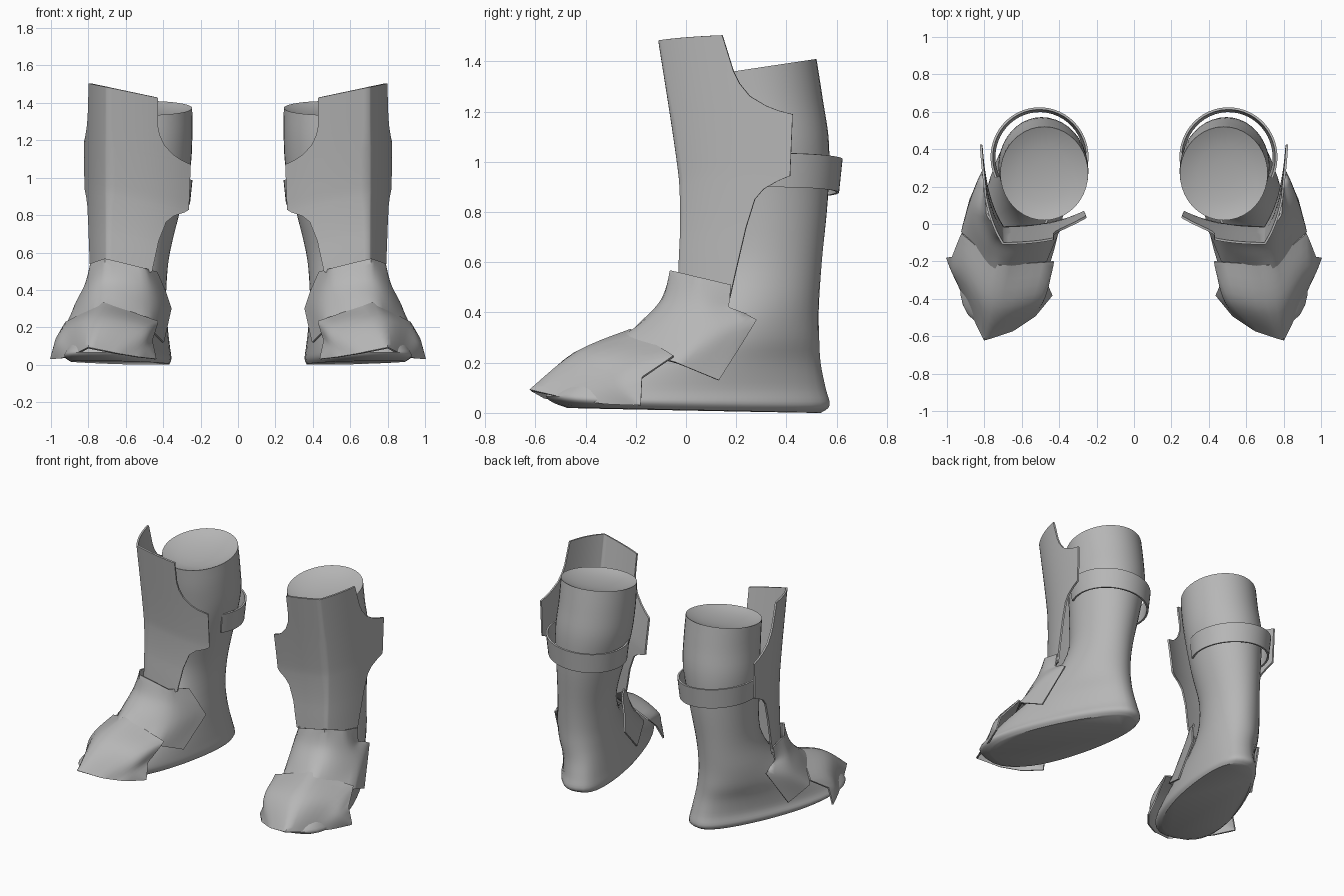
import bpy, bmesh, math
from mathutils import Vector

cube = bpy.data.objects.get("Cube")
if cube:
    bpy.data.objects.remove(cube, do_unlink=True)

grey = bpy.data.materials.new("plain grey")
grey.use_nodes = True
grey.diffuse_color = (0.47, 0.47, 0.47, 1)
grey.node_tree.nodes["Principled BSDF"].inputs["Base Color"].default_value = grey.diffuse_color


def spline(points, steps, straight=False):
    """Curve or straight segments through points of any dimension."""
    pts = [Vector(p) for p in points]
    out = []
    for i in range(len(pts) - 1):
        a, b = pts[i], pts[i + 1]
        tan_a = (b - pts[max(i - 1, 0)]) / 2
        tan_b = (pts[min(i + 2, len(pts) - 1)] - a) / 2
        for k in range(steps):
            t = k / steps
            u = 1 - t
            if straight:
                out.append(a * u + b * t)
            else:
                out.append(a * (u * u * (1 + 2 * t)) + tan_a * (u * u * t)
                           + b * (t * t * (1 + 2 * u)) - tan_b * (t * t * u))
    return out + [pts[-1]]


def lookup(table, z):
    """Linear interpolation in rows that start with a falling height."""
    for hi, lo in zip(table, table[1:]):
        if z >= lo[0]:
            t = (hi[0] - z) / (hi[0] - lo[0])
            return [p + (q - p) * t for p, q in zip(hi, lo)][1:]
    return list(table[-1][1:])


def build(name, rows, closed=False, thickness=0.0, angle=40):
    """Skin rows of points, mirror to the other leg and shade."""
    bm = bmesh.new()
    grid = [[bm.verts.new(p) for p in row] for row in rows]
    count = len(rows[0])
    for r, s in zip(grid, grid[1:]):
        for j in range(count if closed else count - 1):
            k = (j + 1) % count
            bm.faces.new((r[j], r[k], s[k], s[j]))
    if closed:
        bm.faces.new(grid[0])
        bm.faces.new(grid[-1])
    bmesh.ops.remove_doubles(bm, verts=bm.verts, dist=0.0005)
    bmesh.ops.recalc_face_normals(bm, faces=bm.faces)
    mesh = bpy.data.meshes.new(name)
    bm.to_mesh(mesh)
    bm.free()
    mesh.materials.append(grey)
    obj = bpy.data.objects.new(name, mesh)
    bpy.context.collection.objects.link(obj)
    if thickness:
        solid = obj.modifiers.new("thickness", 'SOLIDIFY')
        solid.thickness = thickness
        solid.offset = 0
    obj.modifiers.new("other leg", 'MIRROR').use_mirror_merge = False
    bpy.ops.object.select_all(action='DESELECT')
    obj.select_set(True)
    bpy.context.view_layer.objects.active = obj
    bpy.ops.object.convert(target='MESH')
    bpy.ops.object.shade_smooth_by_angle(angle=math.radians(angle))


def sheet(rows, steps):
    """Fill a coarse grid: straight-sided border, smooth inside."""
    last = len(rows) - 1
    fine = [spline(row, steps, i in (0, last)) for i, row in enumerate(rows)]
    columns = list(zip(*fine))
    last = len(columns) - 1
    return list(zip(*[spline(col, steps, i in (0, last)) for i, col in enumerate(columns)]))


# Boot: heel x y z, toe x y z, half width, widening towards the toe, roundness
boot_rings = [
    (.45, .53, 0, .77, -.46, .02, .205, .2, .72),
    (.45, .565, .03, .79, -.53, .05, .225, .2, .72),
    (.455, .55, .1, .78, -.53, .09, .215, .18, .75),
    (.47, .53, .2, .74, -.36, .2, .2, .12, .8),
    (.49, .525, .3, .69, -.16, .3, .19, .03, .9),
    (.5, .525, .42, .64, 0, .42, .18, 0, 1),
    (.51, .54, .6, .57, .08, .6, .175, 0, 1),
    (.5, .565, .85, .52, .06, .83, .205, 0, 1),
    (.49, .57, 1.07, .49, .05, 1.03, .235, 0, 1),
    (.48, .545, 1.25, .48, .03, 1.2, .236, 0, 1),
    (.48, .52, 1.41, .48, .02, 1.335, .235, 0, 1),
]
rings = []
for hx, hy, hz, tx, ty, tz, width, flare, power in spline(boot_rings, 4):
    heel, toe = Vector((hx, hy, hz)), Vector((tx, ty, tz))
    side = Vector((hy - ty, tx - hx, 0)).normalized()
    ring = []
    for i in range(40):
        a = math.tau * i / 40
        c, s = math.cos(a), math.sin(a)
        across = math.copysign(abs(s) ** power, s) * width * (1 + flare * c)
        ring.append((heel + toe) / 2 + (toe - heel) / 2 * c + side * across)
    rings.append(ring)
# Shallow hollow in the boot top
rim = rings[-1]
middle = sum(rim, Vector()) / len(rim)
for scale, depth in ((.85, .015), (.6, .03), (.3, .038), (.08, .04)):
    rings.append([middle.lerp(p, scale) - Vector((0, 0, depth)) for p in rim])
build("boot", rings, closed=True)

# Shin guard: height, rear limit of the outer wing, inner limit of the front
shin_outline = [
    (1.485, .145, .43), (1.34, .19, .43), (1.29, .215, .42), (1.24, .255, .395),
    (1.2, .32, .35), (1.18, .37, .31), (1.165, .425, .255), (.92, .415, .265),
    (.9, .365, .29), (.87, .31, .345), (.83, .275, .385), (.72, .24, .425),
    (.55, .2, .46), (.44, .175, .6),
]
ridge_line = spline([(1.485, -.105), (1.2, -.06), (1, -.031), (.9, -.021), (.75, -.018), (.6, -.024), (.44, -.03)], 5)
heights = sorted({1.485 - i * 0.019 for i in range(56)} | {row[0] for row in shin_outline}, reverse=True)
ridge_x = 0.7
rows = []
for z in heights:
    rear, inner = lookup(shin_outline, z)
    front = lookup(ridge_line, z)[0]
    row = []
    for i in range(10):
        d = (ridge_x - inner) * (1 - i / 10)
        row.append((ridge_x - d, front + 0.9 * d ** 3 + 0.03 * d, z - 0.21 * d))
    for i in range(13):
        d = (rear - front) * (i / 12) ** 1.4
        x = 0.13 * (1 - math.exp(-5 * d))
        row.append((ridge_x + x, front + d, z + 0.21 * x))
    rows.append(row)
build("shin_guard", rows, thickness=0.012, angle=70)

# Calf strap, slightly narrower at its lower edge
rows = []
for rise, radius in ((-0.067, .242), (0.067, .256)):
    row = []
    for i in range(33):
        a = math.radians(-25 + 235 * i / 32)
        x = 0.505 + radius * math.cos(a)
        row.append((x, 0.357 + (radius + .005) * math.sin(a), 0.945 + rise + 0.09 * (x - 0.505)))
    rows.append(row)
build("calf_strap", rows, thickness=0.012)

# Instep plate, collar down to the hem under the toe cap
instep = [
    [(.792, .18, .51), (.785, .05, .54), (.71, -.06, .567), (.5, -.045, .515), (.435, .08, .495)],
    [(.8, .17, .42), (.81, .04, .43), (.71, -.09, .45), (.49, -.06, .42), (.39, .12, .39)],
    [(.81, .28, .37), (.87, .05, .31), (.73, -.17, .36), (.48, -.12, .31), (.36, .16, .3)],
    [(.875, .13, .13), (.92, -.04, .2), (.75, -.3, .27), (.48, -.22, .2), (.4, -.03, .12)],
]
build("instep_plate", sheet(instep, 6), thickness=0.01, angle=50)

# Toe cap, rear edge to hem
rear_edge = [(1, -.18, .03), (.97, -.175, .14), (.92, -.05, .225), (.72, -.22, .33),
             (.43, -.2, .23), (.462, -.33, .13), (.44, -.38, .03)]
hem = [(1, -.18, .03), (.94, -.32, .035), (.885, -.44, .05), (.8, -.62, .09),
       (.65, -.57, .06), (.53, -.49, .04), (.44, -.38, .03)]
swell = [0, .02, .04, .03, .045, .015, 0]
bulge = [(Vector(p) + Vector(q)) / 2 + Vector(((p[0] - .72) * s * 2, -s / 2, s))
         for p, q, s in zip(rear_edge, hem, swell)]
build("toe_cap", sheet([rear_edge, bulge, hem], 5), thickness=0.01, angle=60)
